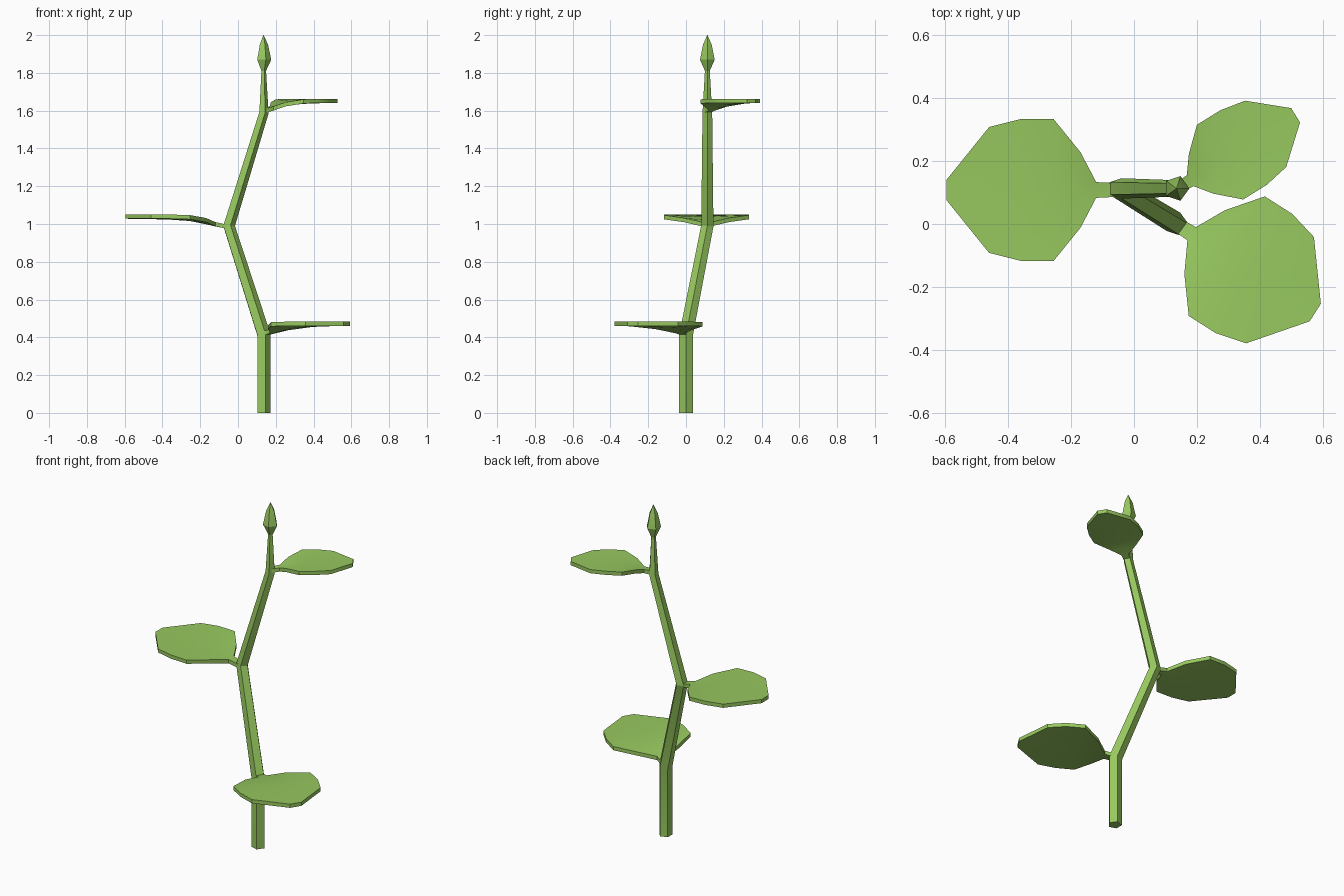
import bpy, bmesh
from math import sin, cos, pi, radians
from mathutils import Vector

if "Cube" in bpy.data.objects:
    bpy.data.objects.remove(bpy.data.objects["Cube"])

green = bpy.data.materials.new("leaf_green")
green.diffuse_color = (0.31, 0.58, 0.115, 1)
green.use_nodes = True
green.node_tree.nodes["Principled BSDF"].inputs["Base Color"].default_value = green.diffuse_color


def finish(name, bm, angle):
    bmesh.ops.recalc_face_normals(bm, faces=bm.faces)
    me = bpy.data.meshes.new(name)
    bm.to_mesh(me)
    bm.free()
    me.materials.append(green)
    ob = bpy.data.objects.new(name, me)
    bpy.context.collection.objects.link(ob)
    bpy.ops.object.select_all(action='DESELECT')
    ob.select_set(True)
    bpy.context.view_layer.objects.active = ob
    bpy.ops.object.shade_smooth_by_angle(angle=radians(angle))
    return ob


def tube(name, path, sides=5):
    """Sweep a polygon along (x, y, z, radius) points with mitred joints."""
    bm = bmesh.new()
    pts = [Vector(p[:3]) for p in path]
    rings = []
    for i, p in enumerate(pts):
        n = Vector((0, 0, 1))
        if 0 < i < len(pts) - 1:
            n = (p - pts[i - 1]).normalized() + (pts[i + 1] - p).normalized()
        ring = []
        for k in range(sides):
            dx = path[i][3] * cos(2 * pi * k / sides)
            dy = path[i][3] * sin(2 * pi * k / sides)
            ring.append(bm.verts.new(p + Vector((dx, dy, -(n.x * dx + n.y * dy) / n.z))))
        rings.append(ring)
    for a, b in zip(rings, rings[1:]):
        for k in range(sides):
            j = (k + 1) % sides
            bm.faces.new((a[k], a[j], b[j], b[k]))
    bm.faces.new(rings[0])
    bm.faces.new(rings[-1])
    return finish(name, bm, 20)


# leaf stations: distance from stem, half width, centre height, edge height
STATIONS = [(-0.02, 0.022, 0.012, 0.012), (0.04, 0.025, 0.024, 0.025),
            (0.09, 0.12, 0.036, 0.047), (0.175, 0.225, 0.053, 0.062),
            (0.28, 0.225, 0.060, 0.065), (0.38, 0.20, 0.063, 0.065),
            (0.515, 0.033, 0.065, 0.065)]


def leaf(name, base, angle, length=1.0, width=1.0, thick=0.022):
    bm = bmesh.new()
    layers = []
    for drop in (0, thick):
        rows = []
        for u, w, zc, ze in STATIONS:
            w = w * width if w > 0.05 else w * (1 + width) / 2
            rows.append([bm.verts.new((u * length, s * w, (ze if s else zc) - drop))
                         for s in (-1, 0, 1)])
        for a, b in zip(rows, rows[1:]):
            for k in (0, 1):
                bm.faces.new((a[k], b[k], b[k + 1], a[k + 1]))
        layers.append(rows)
    # rim between upper and lower surfaces
    loops = [[r[0] for r in L] + [L[-1][1]] + [r[2] for r in reversed(L)] + [L[0][1]]
             for L in layers]
    n = len(loops[0])
    for i in range(n):
        j = (i + 1) % n
        bm.faces.new((loops[0][i], loops[0][j], loops[1][j], loops[1][i]))
    ob = finish(name, bm, 35)
    ob.location = base
    ob.rotation_euler.z = radians(angle)
    return ob


# zigzag stem
tube("stem", [(0.135, 0, 0, 0.038), (0.135, 0, 0.41, 0.038),
              (-0.05, 0.113, 0.99, 0.034), (0.135, 0.113, 1.59, 0.027),
              (0.135, 0.113, 1.82, 0.013)])

# bud at the tip
tube("bud", [(0.135, 0.113, 1.81, 0.013), (0.135, 0.113, 1.87, 0.041),
             (0.135, 0.113, 1.95, 0.024), (0.135, 0.113, 2.0, 0.001)])

# one leaf at each joint
leaf("lower_leaf", (0.15, -0.01, 0.418), -32.5, 0.98)
leaf("middle_leaf", (-0.08, 0.108, 0.985), 180)
leaf("upper_leaf", (0.15, 0.12, 1.598), 31.8, 0.83, 0.62)
